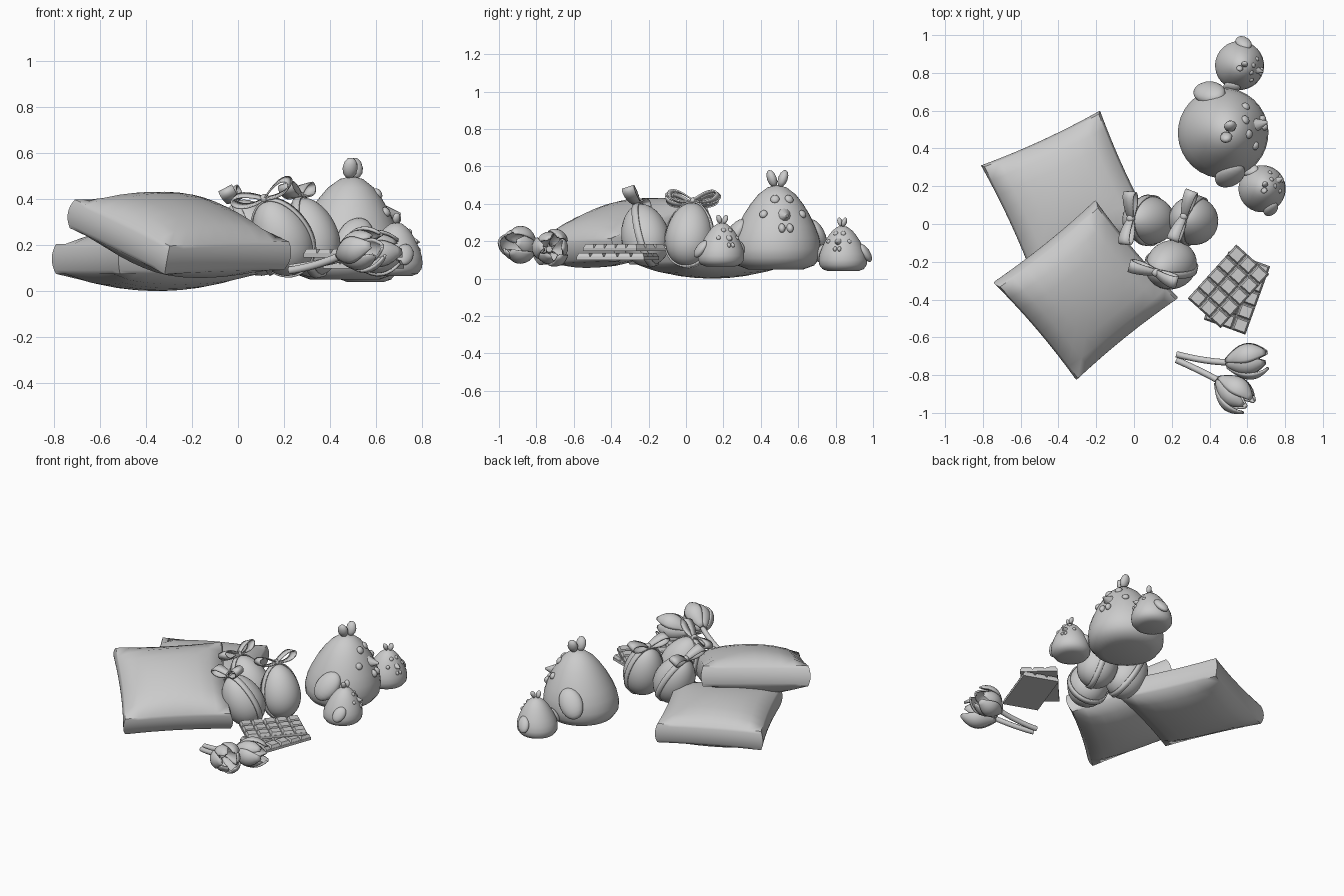
import bpy, bmesh
from math import sin, cos, pi, radians
from mathutils import Vector as V, Matrix, Euler

if "Cube" in bpy.data.objects:
    bpy.data.objects.remove(bpy.data.objects["Cube"])


def finish(name, bm, angle=50, solid=0.0):
    bmesh.ops.recalc_face_normals(bm, faces=bm.faces)
    me = bpy.data.meshes.new(name)
    bm.to_mesh(me)
    bm.free()
    ob = bpy.data.objects.new(name, me)
    bpy.context.collection.objects.link(ob)
    if solid:
        mod = ob.modifiers.new("thickness", 'SOLIDIFY')
        mod.thickness = solid
        mod.offset = 0
    bpy.ops.object.select_all(action='DESELECT')
    ob.select_set(True)
    bpy.context.view_layer.objects.active = ob
    bpy.ops.object.shade_smooth_by_angle(angle=radians(angle))
    return ob


def grid(name, rows, solid=0.0):
    bm = bmesh.new()
    vs = [[bm.verts.new(p) for p in row] for row in rows]
    for a, b in zip(vs, vs[1:]):
        for i in range(len(a) - 1):
            bm.faces.new((a[i], a[i + 1], b[i + 1], b[i]))
    return finish(name, bm, 60, solid)


def blob(name, matrix, size, seg=20):
    bm = bmesh.new()
    bmesh.ops.create_uvsphere(bm, u_segments=seg, v_segments=seg // 2, radius=1,
                              matrix=matrix @ Matrix.Diagonal((*size, 1)))
    return finish(name, bm)


# Pillows: a pinched cube mapped onto two half-side vectors
def pillow(name, centre, ex, ey, bulge):
    centre, ex, ey = V(centre), V(ex), V(ey)
    n = ex.cross(ey).normalized()
    bm = bmesh.new()
    bmesh.ops.create_cube(bm, size=2)
    bmesh.ops.subdivide_edges(bm, edges=bm.edges[:], cuts=7, use_grid_fill=True)
    for v in bm.verts:
        u, w, h = v.co
        puff = max(0, (1 - u * u) * (1 - w * w)) ** 0.6
        rim = 1 - 0.04 * h * h
        x = u * rim * (1 - 0.04 * (1 - w * w))
        y = w * rim * (1 - 0.04 * (1 - u * u))
        v.co = centre + ex * x + ey * y + n * h * (0.065 + bulge * puff)
    finish(name, bm)


pillow("lower_pillow", (-0.35, 0.14, 0.14), (0.315, 0.145, 0), (-0.145, 0.315, 0), 0.075)
pillow("upper_pillow", (-0.255, -0.35, 0.245), (0.27, 0.2175, 0.01), (-0.215, 0.2525, 0.105), 0.09)


# Eggs with a ribbon band and a two-loop bow
def egg(name, centre, axis, bow_dir):
    c, n, d = V(centre), V(axis).normalized(), V(bow_dir)
    d = (d - n * d.dot(n)).normalized()
    w = n.cross(d)
    A, R = 0.175, 0.128

    def radius(k):
        return R * (1 - 0.13 * k)

    bm = bmesh.new()
    bmesh.ops.create_uvsphere(bm, u_segments=28, v_segments=18, radius=1)
    for v in bm.verts:
        x, y, k = v.co
        v.co = c + (d * x + w * y) * radius(k) + n * k * A
    finish(name, bm)
    rows = []
    for i in range(41):
        t = 2 * pi * i / 40
        p = c + (d * sin(t) * radius(cos(t)) + n * cos(t) * A) * 1.02
        rows.append([p - w * 0.018, p + w * 0.018])
    grid(name + "_band", rows, 0.008)
    top = c + n * (A + 0.012)
    for side in (-1, 1):
        rows = []
        for i in range(25):
            t = 2 * pi * i / 24
            out = 0.138 * (1 - cos(t)) / 2
            up = 0.034 * sin(t) * sin(t / 2) + 0.25 * out
            hw = 0.012 + 0.022 * sin(t / 2)
            p = top + d * side * out + n * up
            rows.append([p - w * hw, p + w * hw])
        grid(name + "_bow_loop", rows, 0.008)
    blob(name + "_knot", Matrix.Translation(top), (0.022, 0.022, 0.02))


egg("left_egg", (0.07, 0.02, 0.235), (-0.09, 0.01, 0.17), (0.1, 1, 0))
egg("right_egg", (0.31, 0.02, 0.235), (-0.045, 0.02, 0.18), (0.38, 1, 0))
egg("front_egg", (0.19, -0.22, 0.235), (-0.08, -0.04, 0.18), (1, -0.25, 0))


# Chocolate bars: thin slab with bevelled blocks
def chocolate(name, loc, angle, tilt):
    m = Matrix.Translation(loc) @ Euler((tilt, 0, angle)).to_matrix().to_4x4()
    L, W = 0.385, 0.235
    bm = bmesh.new()
    bmesh.ops.create_cube(bm, size=1, matrix=m @ Matrix.Diagonal((L, W, 0.018, 1)))
    for i in range(5):
        for j in range(3):
            x, y = (i - 2) * L / 5, (j - 1) * W / 3
            vs = bmesh.ops.create_cube(bm, size=1)['verts']
            for v in vs:
                s = 0.95 if v.co.z < 0 else 0.74
                v.co = m @ V((x + v.co.x * s * L / 5, y + v.co.y * s * W / 3,
                              0.008 if v.co.z < 0 else 0.028))
    finish(name, bm, 20)


chocolate("lower_chocolate_bar", (0.545, -0.365, 0.108), radians(70), 0)
chocolate("upper_chocolate_bar", (0.5, -0.33, 0.156), radians(48), 0)


# Tulips: bent stem plus three inner and three outer petals
def tulip(name, start, bend, neck, axis):
    cu = bpy.data.curves.new(name + "_stem", 'CURVE')
    cu.dimensions = '3D'
    cu.bevel_depth = 0.017
    cu.bevel_resolution = 3
    cu.use_fill_caps = True
    sp = cu.splines.new('NURBS')
    pts = [start, bend, neck, V(neck) + V(axis).normalized() * 0.03]
    sp.points.add(3)
    for p, co in zip(sp.points, pts):
        p.co = (*co, 1)
    sp.use_endpoint_u = True
    bpy.context.collection.objects.link(bpy.data.objects.new(name + "_stem", cu))
    m = Matrix.Translation(neck) @ V(axis).to_track_quat('Z', 'Y').to_matrix().to_4x4()
    for k in range(6):
        outer = k % 2
        R = 0.1 if outer else 0.084
        rows = []
        for i in range(11):
            s = i / 10
            r = R * sin(pi * (0.08 + 0.72 * s))
            half = (0.66 if outer else 0.75) * sin(pi * (0.1 + 0.87 * s)) ** 0.6
            row = []
            for j in range(9):
                t = j / 4 - 1
                a = k * pi / 3 + t * half
                rr = r * (1 - 0.1 * t * t)
                row.append(m @ V((rr * cos(a), rr * sin(a), s * (0.215 if outer else 0.2))))
            rows.append(row)
        grid(name + "_petal", rows, 0.012)


tulip("back_tulip", (0.225, -0.69, 0.1), (0.38, -0.73, 0.12), (0.49, -0.735, 0.155), (1, 0.13, 0.08))
tulip("front_tulip", (0.225, -0.72, 0.09), (0.36, -0.78, 0.11), (0.445, -0.825, 0.155), (0.75, -0.58, 0.2))

# Hen and chicks share one shape
PROFILE = [(0, 0), (0.15, 0), (0.205, 0.02), (0.235, 0.06), (0.24, 0.11), (0.23, 0.17), (0.207, 0.23),
           (0.175, 0.295), (0.14, 0.35), (0.1, 0.4), (0.05, 0.438), (0, 0.45)]


def lean(z):
    return 0.03 * z / 0.45


def bird(name, loc, size, face):
    base = Matrix.Translation(loc) @ Matrix.Rotation(radians(face), 4, 'Z') @ Matrix.Scale(size, 4)
    rows = []
    for r, z in PROFILE:
        r = max(r, 0.0005)
        rows.append([base @ V((r * cos(t) + lean(z), r * sin(t), z))
                     for t in (2 * pi * i / 32 for i in range(33))])
    body = grid(name + "_body", rows)
    bm = bmesh.new()
    bm.from_mesh(body.data)
    bmesh.ops.remove_doubles(bm, verts=bm.verts, dist=0.0008)
    bm.to_mesh(body.data)
    bm.free()

    def on_skin(deg, z):
        for (r0, z0), (r1, z1) in zip(PROFILE[1:], PROFILE[2:]):
            if z0 <= z <= z1:
                r = r0 + (r1 - r0) * (z - z0) / (z1 - z0)
        a = radians(deg)
        return base @ Matrix.Translation((r * cos(a) + lean(z), r * sin(a), z)) @ Matrix.Rotation(a, 4, 'Z') \
            @ Matrix.Rotation(radians(-35), 4, 'Y')

    for s in (-1, 1):
        # wing flares outward and down
        wing = on_skin(s * 96, 0.18) @ Matrix.Rotation(radians(5), 4, 'Y') @ Matrix.Rotation(s * 0.5, 4, 'X')
        blob(name + "_wing", wing, (0.045, 0.075, 0.105))
        blob(name + "_eye", on_skin(s * 19, 0.375), (0.016, 0.025, 0.025), 12)
        blob(name + "_cheek", on_skin(s * 38, 0.295), (0.016, 0.023, 0.023), 12)
        blob(name + "_wattle", on_skin(s * 6, 0.22), (0.022, 0.019, 0.026), 12)
        # comb lobe
        comb = base @ Matrix.Translation((0.035 + 0.018 * s, 0.026 * s, 0.485)) @ Matrix.Rotation(-0.35 * s, 4, 'X')
        blob(name + "_comb", comb, (0.034, 0.026, 0.048), 12)
    # beak
    bm = bmesh.new()
    m = on_skin(0, 0.285) @ Matrix.Rotation(radians(125), 4, 'Y') @ Matrix.Translation((0, 0, 0.015))
    bmesh.ops.create_cone(bm, cap_ends=True, segments=12, radius1=0.04, radius2=0.006, depth=0.07, matrix=m)
    finish(name + "_beak", bm)


bird("hen", (0.465, 0.48, 0.05), 1.0, 14)
bird("back_chick", (0.555, 0.84, 0.04), 0.54, -15)
bird("front_chick", (0.675, 0.185, 0.065), 0.52, 28)
